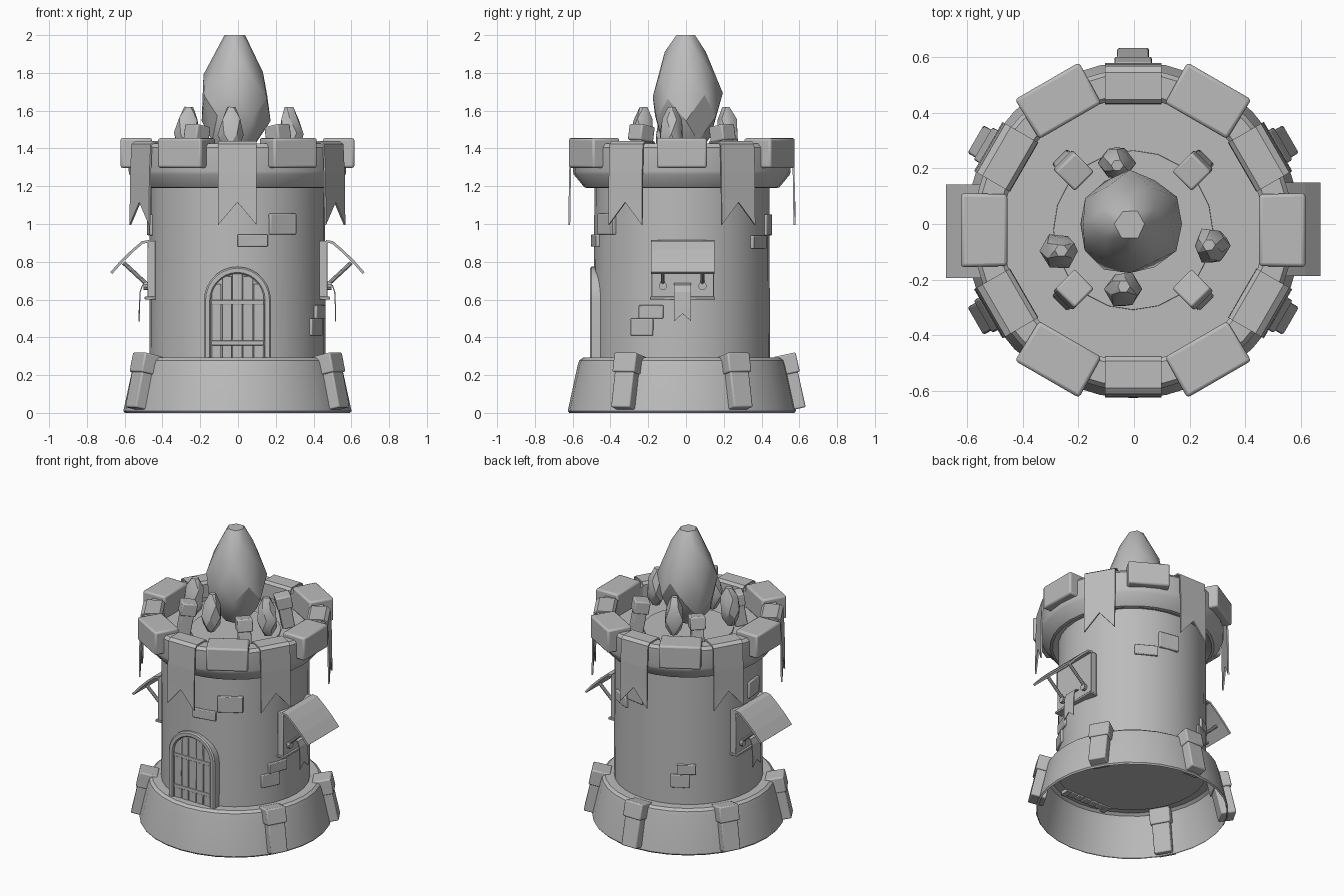
import bpy, bmesh, math, random
from mathutils import Matrix, Vector

random.seed(4)
if "Cube" in bpy.data.objects:
    bpy.data.objects.remove(bpy.data.objects["Cube"])

stone = bpy.data.materials.new("plain grey")
stone.use_nodes = True
GREY = (0.5, 0.5, 0.5, 1)
stone.diffuse_color = GREY
stone.node_tree.nodes["Principled BSDF"].inputs["Base Color"].default_value = GREY

AXIS = Matrix.Translation((-0.003, -0.022, 0))


def around(deg):
    """Local x points outward from the tower, local y runs along the wall."""
    return AXIS @ Matrix.Rotation(math.radians(deg), 4, "Z")


def finish(name, bm, matrix, bevel=0, angle=35):
    bmesh.ops.recalc_face_normals(bm, faces=bm.faces[:])
    mesh = bpy.data.meshes.new(name)
    bm.to_mesh(mesh)
    bm.free()
    mesh.materials.append(stone)
    if angle:
        mesh.shade_smooth()
        mesh.set_sharp_from_angle(angle=math.radians(angle))
    obj = bpy.data.objects.new(name, mesh)
    bpy.context.collection.objects.link(obj)
    obj.matrix_world = matrix
    if bevel:
        mod = obj.modifiers.new("bevel", "BEVEL")
        mod.width, mod.segments = bevel, 2
    return obj


def box(name, x, y, z, matrix, bevel=0.008, taper=1):
    """Box from (low, high) ranges; taper narrows the inner side."""
    bm = bmesh.new()
    bmesh.ops.create_cube(bm, size=1)
    for v in bm.verts:
        mid = (y[0] + y[1]) / 2
        wide = (y[1] - y[0]) * v.co.y * (taper if v.co.x < 0 else 1)
        v.co = (x[0] + (x[1] - x[0]) * (v.co.x + 0.5), mid + wide,
                z[0] + (z[1] - z[0]) * (v.co.z + 0.5))
    return finish(name, bm, matrix, bevel)


def lathe(name, profile, sides=32):
    bm = bmesh.new()
    rings = []
    for r, z in profile:
        if r == 0:
            rings.append([bm.verts.new((0, 0, z))] * sides)
        else:
            rings.append([bm.verts.new((r * math.cos(i * math.tau / sides),
                                        r * math.sin(i * math.tau / sides), z)) for i in range(sides)])
    for a, b in zip(rings, rings[1:]):
        for i in range(sides):
            j = (i + 1) % sides
            bm.faces.new(list(dict.fromkeys((a[i], a[j], b[j], b[i]))))
    return finish(name, bm, AXIS)


def strip(name, path, half, matrix, notch=0, thick=0.01):
    """Cloth or sheet along a path in the radial plane, with a cut V at its end."""
    bm = bmesh.new()
    rows = []
    for k, (r, z) in enumerate(path):
        lift = notch if k == len(path) - 1 else 0
        rows.append([bm.verts.new((r, y, z + (lift if y == 0 else 0))) for y in (-half, 0, half)])
    for a, b in zip(rows, rows[1:]):
        for i in range(2):
            bm.faces.new((a[i], a[i + 1], b[i + 1], b[i]))
    obj = finish(name, bm, matrix, angle=0)
    mod = obj.modifiers.new("thickness", "SOLIDIFY")
    mod.thickness, mod.offset = thick, 0
    return obj


def rod(name, a, b, radius, matrix):
    a, b = Vector(a), Vector(b)
    bm = bmesh.new()
    turn = (b - a).to_track_quat("Z", "Y").to_matrix().to_4x4()
    bmesh.ops.create_cone(bm, cap_ends=True, segments=10, radius1=radius, radius2=radius,
                          depth=(b - a).length, matrix=Matrix.Translation((a + b) / 2) @ turn)
    return finish(name, bm, matrix)


def crystal(name, profile, matrix, jitter, sides=7):
    bm = bmesh.new()
    for k, (r, z) in enumerate(profile):
        for i in range(sides):
            t = (i + 0.5 * (k % 2)) * math.tau / sides
            s = r * random.uniform(1 - jitter, 1 + jitter)
            lift = 0 if k == len(profile) - 1 else random.uniform(-0.1, 0.1) * r
            bm.verts.new((s * math.cos(t), s * math.sin(t), z + lift))
    hull = bmesh.ops.convex_hull(bm, input=bm.verts[:])
    loose = [v for v in set(hull["geom_interior"] + hull["geom_unused"])
             if isinstance(v, bmesh.types.BMVert)]
    bmesh.ops.delete(bm, geom=loose, context="VERTS")
    return finish(name, bm, matrix, angle=28)


# Tower body
lathe("base_skirt", [(0.596, 0), (0.604, 0.01), (0.552, 0.25), (0.543, 0.278), (0.524, 0.292), (0.455, 0.292)])
lathe("tower_wall", [(0, 0.28), (0.467, 0.28), (0.463, 1.22), (0, 1.22)])
lathe("parapet", [(0, 1.21), (0.45, 1.21), (0.5, 1.19), (0.516, 1.194), (0.572, 1.262), (0.576, 1.28),
                  (0.576, 1.405), (0.56, 1.425), (0.485, 1.425), (0.47, 1.41), (0.47, 1.3), (0, 1.3)])
lathe("roof_disc", [(0, 1.29), (0.288, 1.29), (0.286, 1.308), (0, 1.308)], 20)

# Merlons and draped banners
drape = [(0.457, 1.33), (0.459, 1.42), (0.472, 1.434), (0.565, 1.434), (0.585, 1.42),
         (0.592, 1.27), (0.594, 1.13), (0.596, 0.995)]
for k in range(6):
    box("merlon", (0.452, 0.619), (-0.133, 0.133), (1.297, 1.455), around(60 * k), 0.012, 0.97)
    strip("banner", drape, 0.102, around(60 * k + 30), 0.12)


# Capped blocks: buttresses outside, prongs on the roof
def capped_block(name, deg, r, z, width, depth, height, cap_z, lean):
    m = around(deg) @ Matrix.Translation((r, 0, z)) @ Matrix.Rotation(math.radians(lean), 4, "Y")
    box(name, (-depth / 2, depth / 2), (-width / 2, width / 2), (0, height), m)
    d, w = depth / 2 + 0.01, width / 2 + 0.01
    box(name + "_cap", (-d, d), (-w, w), (cap_z, height + 0.01), m)


for deg in (30, 90, 150, 210, 330):
    capped_block("buttress", deg, 0.607, 0.02, 0.115, 0.1, 0.285, 0.19, -12.5)
for deg in (45, 135, 225, 315):
    capped_block("roof_prong", deg, 0.335, 1.3, 0.078, 0.08, 0.215, 0.14, -10)

# Crystals
crystal("great_crystal", [(0.07, 1.37), (0.135, 1.45), (0.178, 1.56), (0.185, 1.68), (0.157, 1.8),
                          (0.108, 1.91), (0.055, 2.0)], Matrix.Translation((-0.015, 0, 0)), 0.07, 6)
shard = [(0.025, 0), (0.055, 0.05), (0.065, 0.11), (0.052, 0.19), (0.022, 0.255)]
for x, y in ((-0.065, 0.225), (-0.275, -0.1), (0.285, -0.08), (-0.04, -0.24)):
    tilt = Matrix.Rotation(0.06, 4, Vector((y, -x, 0)))
    crystal("small_crystal", shard, Matrix.Translation((x, y, 1.365)) @ tilt, 0.1, 6)

# Loose bricks standing proud of the wall: start angle, end angle, bottom, top
for a, b, low, high in ((270, 290, 0.88, 0.945), (291, 311, 0.945, 1.055), (-35, -19, 0.41, 0.5),
                        (-29, -12, 0.5, 0.57), (52, 70, 0.87, 0.94), (71, 88, 0.94, 1.05),
                        (111, 126, 0.41, 0.5), (116, 131, 0.5, 0.57), (178, 194, 0.94, 1.05)):
    half = 0.463 * math.sin(math.radians(b - a) / 2)
    box("loose_brick", (0.43, 0.475), (-half, half), (low, high), around((a + b) / 2), 0.005)

# Door: arched frame, planks and bands
front = around(-90)


def arch(radius, spring, steps=14):
    curve = [(radius * math.cos(math.pi * i / steps), spring + radius * math.sin(math.pi * i / steps))
             for i in range(steps + 1)]
    return [(radius, 0.27)] + curve + [(-radius, 0.27)]


bm = bmesh.new()
loops = [[bm.verts.new((x, y, z)) for y, z in arch(r, 0.597)]
         for x, r in ((0.42, 0.177), (0.478, 0.177), (0.486, 0.169), (0.486, 0.147), (0.478, 0.14), (0.42, 0.14))]
for a, b in zip(loops, loops[1:] + loops[:1]):
    for i in range(len(a) - 1):
        bm.faces.new((a[i], a[i + 1], b[i + 1], b[i]))
for end in (0, -1):
    bm.faces.new([loop[end] for loop in loops])
finish("door_frame", bm, front)
for k in range(-2, 3):
    y = 0.056 * k
    top = 0.595 + math.sqrt(max(0.142 ** 2 - y * y, 0.005))
    box("door_plank", (0.42, 0.474), (y - 0.026, y + 0.026), (0.27, top), front, 0.004)
for z in (0.37, 0.585):
    box("door_band", (0.42, 0.478), (-0.14, 0.14), (z - 0.012, z + 0.012), front, 0.003)

# Side windows with awnings, struts and cloths
for deg in (0, 180):
    m = around(deg) @ Matrix.Translation((0.003, 0.004, 0))
    box("window_panel", (0.43, 0.474), (-0.165, 0.165), (0.605, 0.91), m, 0.004)
    box("window_sill", (0.43, 0.488), (-0.172, 0.172), (0.6, 0.615), m, 0.003)
    strip("awning", [(0.465, 0.908), (0.5, 0.903), (0.55, 0.86), (0.61, 0.802), (0.665, 0.74)],
          0.168, m, thick=0.014)
    for y in (-0.105, 0.105):
        rod("awning_strut", (0.465, y, 0.67), (0.6, y, 0.795), 0.011, m)
        rod("strut_socket", (0.46, y, 0.672), (0.495, y, 0.672), 0.022, m)
    strip("window_cloth", [(0.47, 0.685), (0.5, 0.675), (0.512, 0.64), (0.516, 0.56), (0.517, 0.485)],
          0.045, m, 0.04, 0.006)
